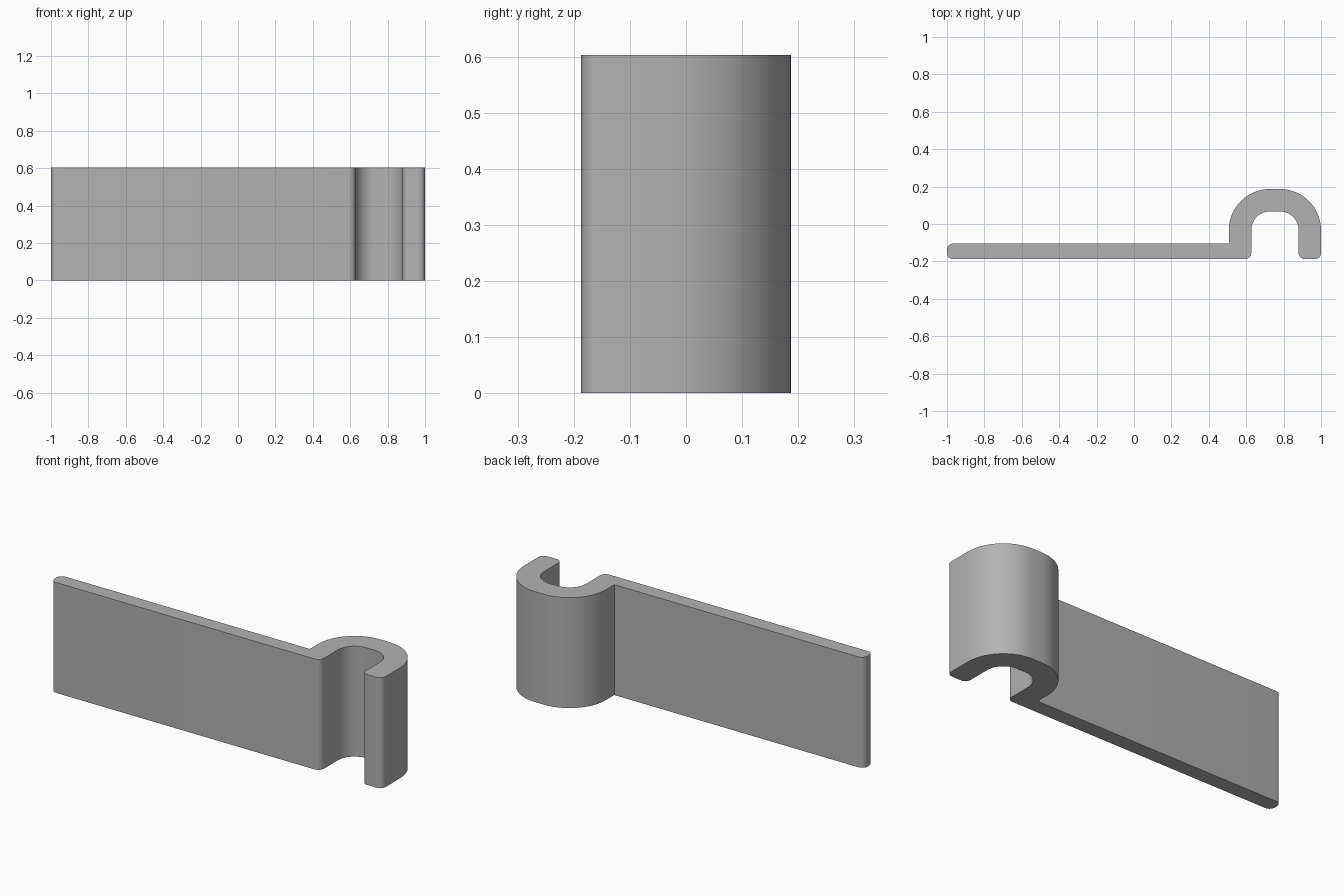
import bpy, bmesh, math

if "Cube" in bpy.data.objects:
    bpy.data.objects.remove(bpy.data.objects["Cube"])

HEIGHT = 0.603
BACK, FRONT = 0.187, -0.187      # y limits
PLATE_BACK = -0.105              # rear face of the flat plate
WALL = 0.12                      # hook wall thickness
X0, X1 = 0.507, 1.0              # hook outer sides
R_OUT, R_IN, R_END = 0.22, 0.10, 0.032


def rounded(points):
    """Outline from (x, y, radius) corners, with tangent arcs at right angles."""
    out = []
    n = len(points)
    for i, (x, y, r) in enumerate(points):
        if r == 0:
            out.append((x, y))
            continue
        px, py, _ = points[i - 1]
        nx, ny, _ = points[(i + 1) % n]
        a, b = math.hypot(px - x, py - y), math.hypot(nx - x, ny - y)
        u = ((px - x) / a, (py - y) / a)
        v = ((nx - x) / b, (ny - y) / b)
        steps = 20 if r > 0.05 else 8
        for k in range(steps + 1):
            t = math.pi / 2 * k / steps
            s, c = r * (1 - math.sin(t)), r * (1 - math.cos(t))
            out.append((x + u[0] * s + v[0] * c, y + u[1] * s + v[1] * c))
    return out


# Plate and hook as one cross-section, counter-clockwise from the free plate end
outline = rounded([
    (-1.0, FRONT, R_END),
    (X0 + WALL, FRONT, R_END),
    (X0 + WALL, BACK - WALL, R_IN),
    (X1 - WALL, BACK - WALL, R_IN),
    (X1 - WALL, FRONT, R_END),
    (X1, FRONT, R_END),
    (X1, BACK, R_OUT),
    (X0, BACK, R_OUT),
    (X0, PLATE_BACK, 0),
    (-1.0, PLATE_BACK, R_END),
])

# Extrude the section upward
bm = bmesh.new()
base = bm.faces.new([bm.verts.new((x, y, 0)) for x, y in outline])
ext = bmesh.ops.extrude_face_region(bm, geom=[base], use_keep_orig=True)
bmesh.ops.translate(bm, vec=(0, 0, HEIGHT),
                    verts=[g for g in ext["geom"] if isinstance(g, bmesh.types.BMVert)])
bmesh.ops.recalc_face_normals(bm, faces=bm.faces[:])
mesh = bpy.data.meshes.new("hooked_plate")
bm.to_mesh(mesh)
bm.free()

obj = bpy.data.objects.new("hooked_plate", mesh)
bpy.context.collection.objects.link(obj)

grey = bpy.data.materials.new("plain grey")
grey.diffuse_color = (0.45, 0.45, 0.45, 1)
grey.use_nodes = True
grey.node_tree.nodes["Principled BSDF"].inputs["Base Color"].default_value = grey.diffuse_color
mesh.materials.append(grey)

# Smooth curved walls, sharp rims
bpy.context.view_layer.objects.active = obj
obj.select_set(True)
bpy.ops.object.shade_smooth_by_angle(angle=math.radians(30))
